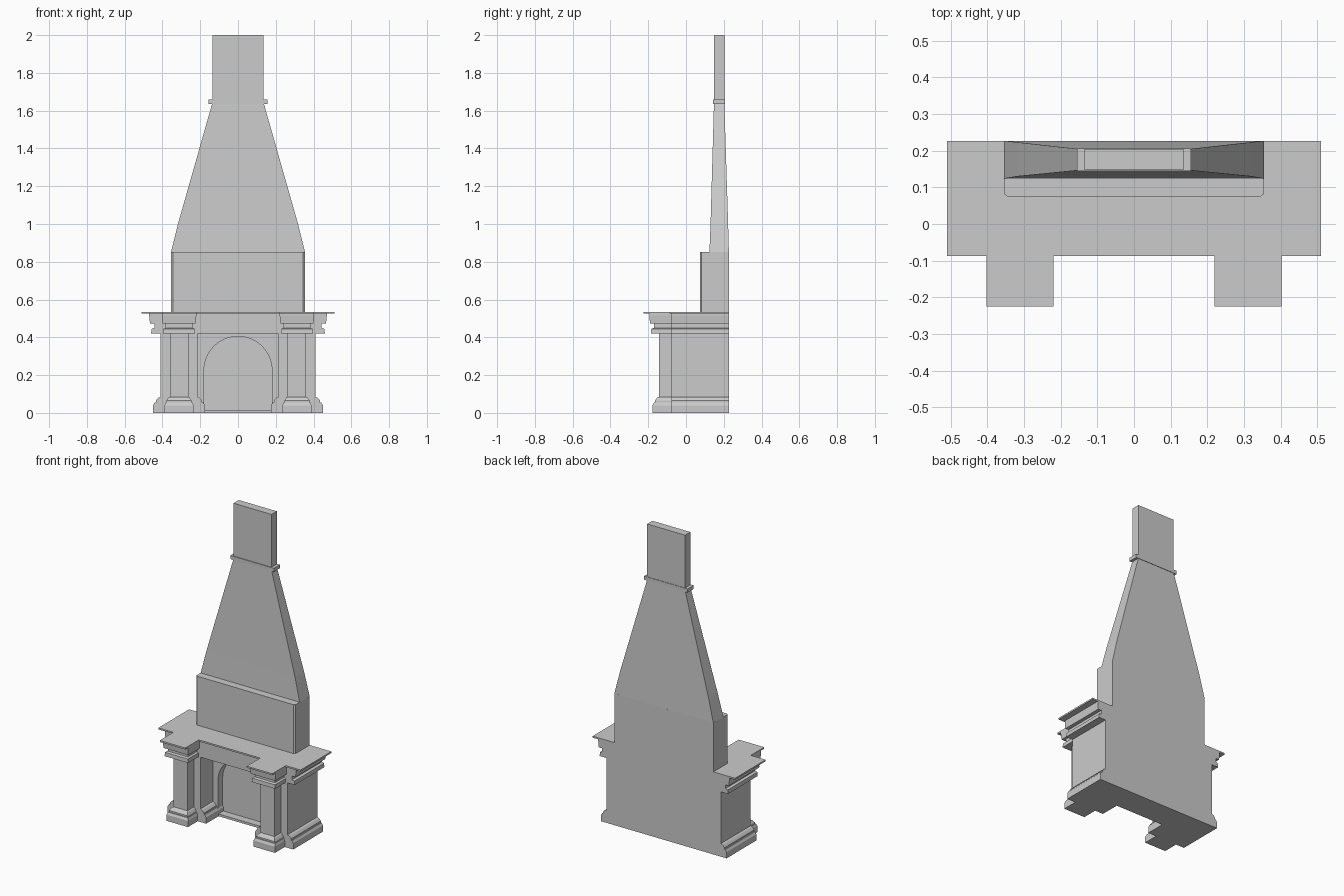
import bpy, bmesh, math

if "Cube" in bpy.data.objects:
    bpy.data.objects.remove(bpy.data.objects["Cube"])

def mesh_object(name, bm):
    bmesh.ops.recalc_face_normals(bm, faces=bm.faces[:])
    me = bpy.data.meshes.new(name)
    bm.to_mesh(me)
    bm.free()
    ob = bpy.data.objects.new(name, me)
    bpy.context.collection.objects.link(ob)
    return ob

def loft(name, loops):
    """Join matching closed loops of points and cap both ends."""
    bm = bmesh.new()
    rings = [[bm.verts.new(p) for p in loop] for loop in loops]
    for a, b in zip(rings, rings[1:]):
        for i in range(len(a)):
            j = (i + 1) % len(a)
            bm.faces.new((a[i], a[j], b[j], b[i]))
    bm.faces.new(rings[0])
    bm.faces.new(rings[-1])
    return mesh_object(name, bm)

def rect(x0, x1, y0, y1, z):
    return [(x0, y0, z), (x1, y0, z), (x1, y1, z), (x0, y1, z)]

def box(name, x0, x1, y0, y1, z0, z1):
    return loft(name, [rect(x0, x1, y0, y1, z0), rect(x0, x1, y0, y1, z1)])

def mirror(ob):
    ob.modifiers.new("mirror", "MIRROR")

BACK = 0.227
LEG_FRONT = -0.077

# Moulding profile: height and outward step
base = [(0, .04), (.04, .04), (.055, .031), (.055, .025), (.065, .025),
        (.08, .012), (.085, 0)]
top = [(.42, 0), (.42, .05), (.445, .048), (.45, .032), (.474, .032),
       (.474, .056), (.512, .06), (.526, .06)]
profile = base + top

# Moulded legs and the pilasters in front of them
mirror(loft("leg", [rect(.215 - (o if z < .4 else 0), .41 + o, LEG_FRONT, BACK, z)
                    for z, o in profile]))
mirror(loft("front_pilaster", [rect(.263 - .7 * o, .361 + .7 * o, -.143 - .85 * o, LEG_FRONT + .02, z)
                               for z, o in profile]))

# Back wall, hearth floor and lintel
box("back_wall", -.22, .22, .10, BACK, 0, .53)
box("hearth_floor", -.22, .22, .05, .11, 0, .015)
box("lintel", -.22, .22, LEG_FRONT, .11, .42, .53)

# Wall with the arched opening
arch = [(.18 * math.cos(math.pi * i / 24), .225 + .18 * math.sin(math.pi * i / 24))
        for i in range(25)]
outline = [(.216, 0), (.216, .425), (-.216, .425), (-.216, 0), (-.18, 0)] + arch[::-1] + [(.18, 0)]
loft("arch_wall", [[(x, y, z) for x, z in outline] for y in (.05, .105)])

# Mantel slab with two projections
half = [(.22, -.087), (.22, -.225), (.403, -.225), (.403, -.087), (.51, -.087), (.51, BACK)]
shelf = half + [(-x, y) for x, y in reversed(half)]
loft("mantel_shelf", [[(x, y, z) for x, y in shelf] for z in (.525, .535)])

# Hood base with clipped front corners
hood = [(-.345, .075), (.345, .075), (.355, .082), (.355, BACK), (-.355, BACK), (-.355, .082)]
loft("hood_base", [[(x, y, z) for x, y in hood] for z in (.53, .852)])

# Tapering hood, collar and chimney
loft("hood_taper", [rect(-x, x, y0, y1, z) for z, x, y0, y1 in
                    [(.85, .355, .124, BACK), (1.0, .318, .130, .223), (1.637, .137, .148, .203)]])
box("collar", -.156, .156, .144, .206, 1.635, 1.658)
box("chimney", -.136, .136, .149, .203, 1.65, 2.0)
